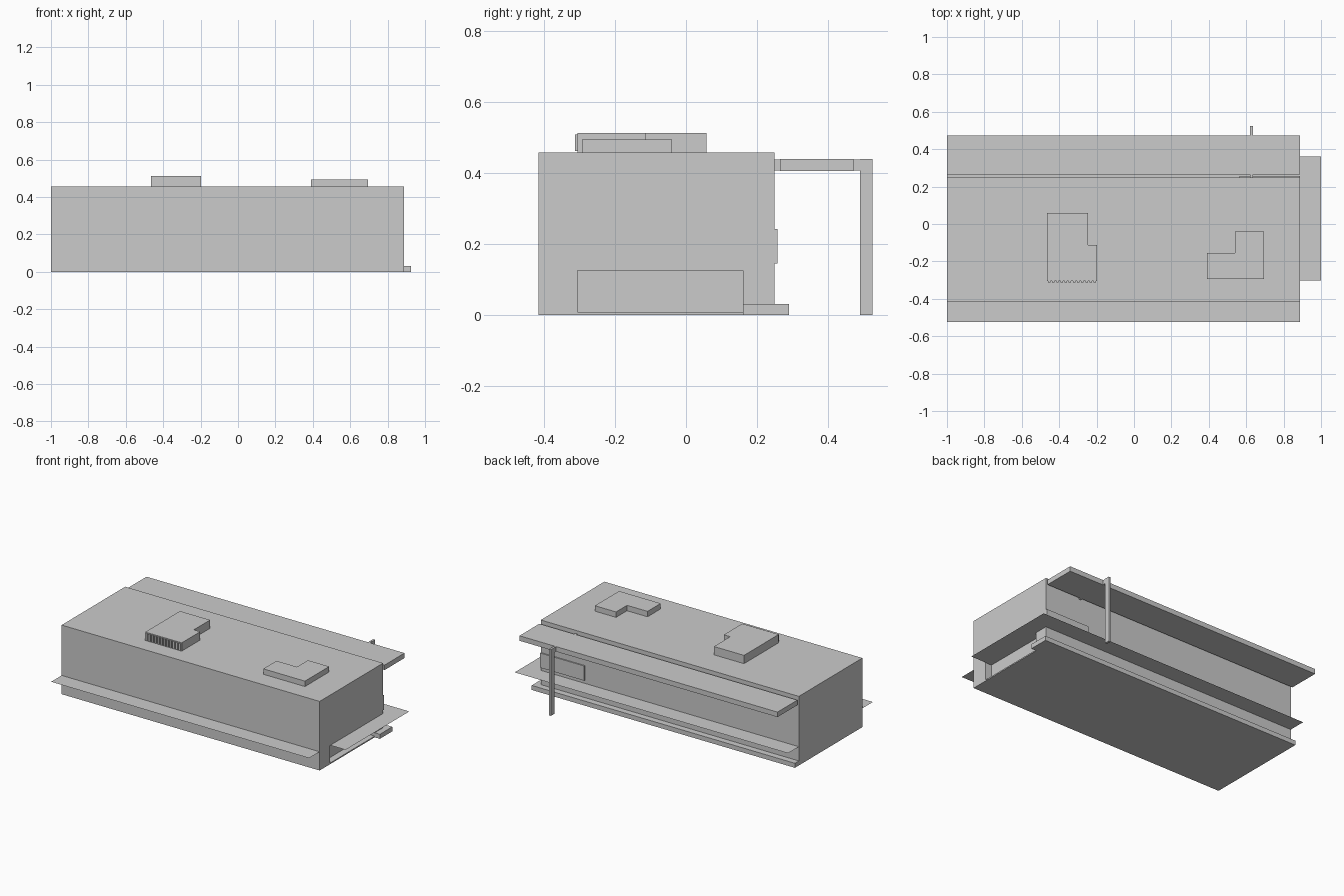
import bpy, bmesh

if "Cube" in bpy.data.objects:
    bpy.data.objects.remove(bpy.data.objects["Cube"])


def prism(name, outline, z0, z1):
    """Extrude an xy outline (counter-clockwise) from z0 to z1; flat sheet if equal."""
    bm = bmesh.new()
    face = bm.faces.new([bm.verts.new((x, y, z0)) for x, y in outline])
    if z1 > z0:
        out = bmesh.ops.extrude_face_region(bm, geom=[face], use_keep_orig=True)
        top = [v for v in out["geom"] if isinstance(v, bmesh.types.BMVert)]
        bmesh.ops.translate(bm, verts=top, vec=(0, 0, z1 - z0))
        bmesh.ops.recalc_face_normals(bm, faces=bm.faces[:])
    mesh = bpy.data.meshes.new(name)
    bm.to_mesh(mesh)
    bm.free()
    obj = bpy.data.objects.new(name, mesh)
    bpy.context.collection.objects.link(obj)
    return obj


def box(name, x0, x1, y0, y1, z0, z1):
    return prism(name, [(x0, y0), (x1, y0), (x1, y1), (x0, y1)], z0, z1)


L, R = -1.0, 0.888          # ends of the main block
F, B = -0.415, 0.249        # front and back walls
ROOF = 0.457

# Main block with a shallow entrance recess in the right wall
body = box("building_body", L, R, F, B, 0, ROOF)
cutter = box("recess_cutter", R - 0.045, R + 0.1, -0.305, 0.16, 0.008, 0.124)
cutter.hide_render = True
cutter.hide_viewport = True
cut = body.modifiers.new("recess", "BOOLEAN")
cut.object = cutter
cut.operation = "DIFFERENCE"
cut.solver = "EXACT"

# Thin awnings: front strip, and an L wrapping the right side and back
AWN = 0.124
box("front_awning", L, R, -0.525, F, AWN, AWN)
prism("corner_awning", [(R, -0.303), (1.0, -0.303), (1.0, 0.362), (L, 0.362),
                        (L, B), (R, B)], AWN, AWN)

# Low plinth along the back, turning the right corner
prism("plinth", [(R, 0.16), (0.926, 0.16), (0.926, 0.29), (L, 0.29),
                 (L, B), (R, B)], 0, 0.03)

# Back canopy with its bracket arm and post
box("back_canopy", L, R, 0.264, 0.472, 0.405, 0.438)
box("canopy_arm", 0.62, 0.635, B, 0.49, 0.406, 0.437)
box("canopy_post", 0.62, 0.635, 0.49, 0.525, 0, 0.438)

# Flat panel on the back wall
box("back_panel", 0.565, R, B, 0.257, 0.145, 0.242)

# L-shaped roof blocks
prism("roof_block_tall", [(-0.465, -0.305), (-0.198, -0.305), (-0.198, -0.112),
                          (-0.245, -0.112), (-0.245, 0.058), (-0.465, 0.058)], ROOF, 0.512)
prism("roof_block_low", [(0.39, -0.293), (0.695, -0.293), (0.695, -0.04),
                         (0.54, -0.04), (0.54, -0.155), (0.39, -0.155)], ROOF, 0.493)

# Vertical slats on the front of the tall roof block
for i in range(12):
    x = -0.46 + i * 0.0222
    box(f"roof_slat_{i}", x, x + 0.013, -0.313, -0.305, 0.461, 0.508)
